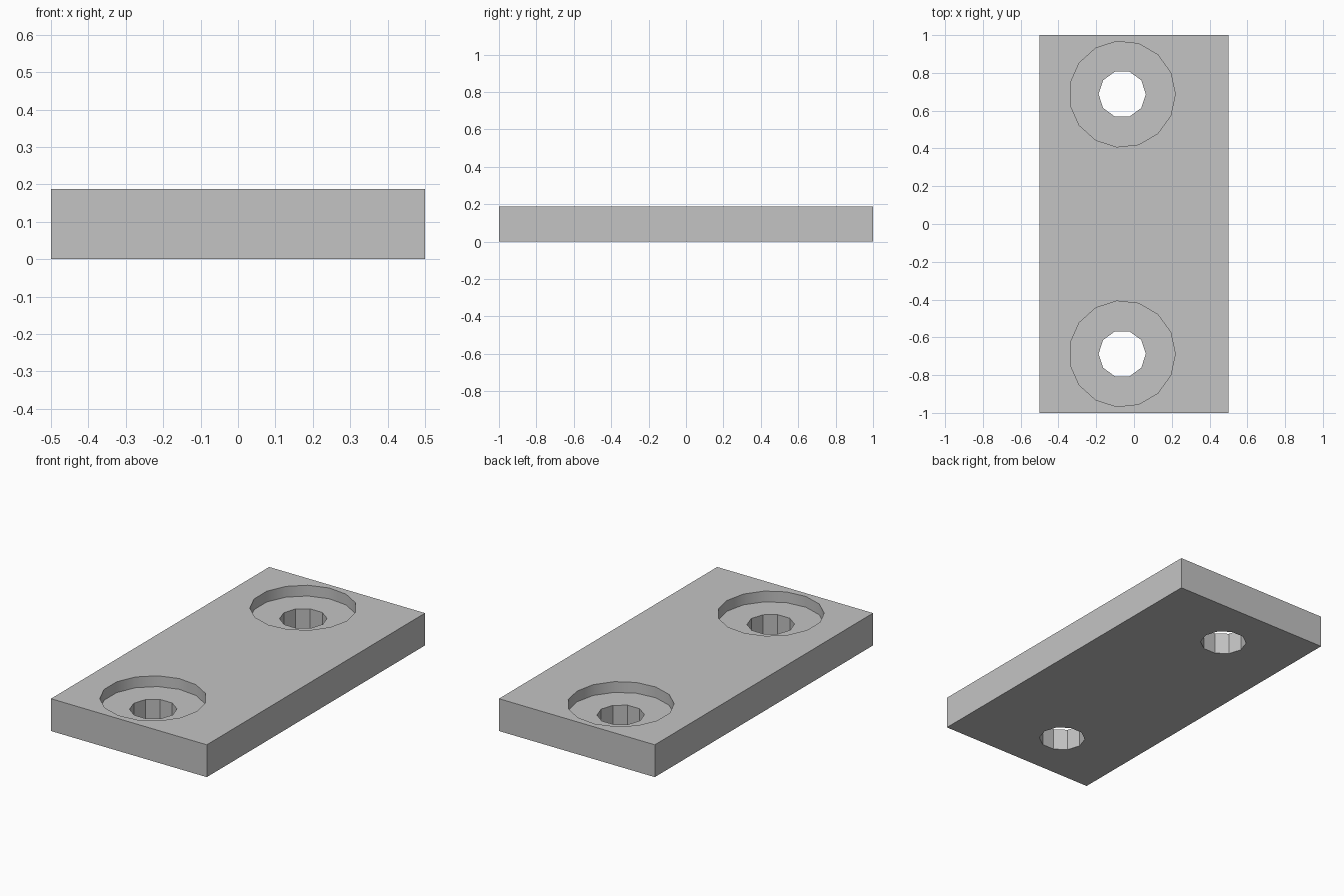
import bpy
import bmesh
from math import cos, sin, tau, radians

cube = bpy.data.objects.get("Cube")
if cube:
    bpy.data.objects.remove(cube, do_unlink=True)

WIDTH, LENGTH, HEIGHT = 1.0, 2.0, 0.1875
HOLE_X, HOLE_Y = -0.0625, 0.6875
RECESS_DEPTH = 0.0625


def prism(name, outline, z0, z1):
    """Extrude a flat outline from z0 up to z1."""
    bm = bmesh.new()
    base = bm.faces.new([bm.verts.new((x, y, z0)) for x, y in outline])
    top = bmesh.ops.extrude_face_region(bm, geom=[base])["geom"]
    bmesh.ops.translate(bm, vec=(0, 0, z1 - z0),
                        verts=[v for v in top if isinstance(v, bmesh.types.BMVert)])
    bmesh.ops.recalc_face_normals(bm, faces=bm.faces)
    mesh = bpy.data.meshes.new(name)
    bm.to_mesh(mesh)
    bm.free()
    obj = bpy.data.objects.new(name, mesh)
    bpy.context.collection.objects.link(obj)
    return obj


def circle(x, y, radius, sides):
    return [(x + radius * cos(tau * i / sides), y + radius * sin(tau * i / sides))
            for i in range(sides)]


# Plain grey material
grey = bpy.data.materials.new("light grey")
grey.use_nodes = True
colour = (0.55, 0.55, 0.55, 1)
grey.diffuse_color = colour
grey.node_tree.nodes["Principled BSDF"].inputs["Base Color"].default_value = colour

# Flat plate
w, l = WIDTH / 2, LENGTH / 2
plate = prism("mounting_plate", [(-w, -l), (w, -l), (w, l), (-w, l)], 0, HEIGHT)
plate.data.materials.append(grey)

# Round recess and through hole at each end
bpy.context.view_layer.objects.active = plate
plate.select_set(True)
for end, y in (("front", -HOLE_Y), ("back", HOLE_Y)):
    for part, radius, sides, bottom in (("recess", 0.281, 15, HEIGHT - RECESS_DEPTH),
                                        ("hole", 0.125, 10, -0.1)):
        cutter = prism(f"{end}_{part}_cutter", circle(HOLE_X, y, radius, sides),
                       bottom, HEIGHT + 0.1)
        cutter.hide_render = True
        cutter.data.materials.append(grey)
        mod = plate.modifiers.new(f"{end}_{part}", "BOOLEAN")
        mod.operation = "DIFFERENCE"
        mod.solver = "EXACT"
        mod.object = cutter
        bpy.ops.object.modifier_apply(modifier=mod.name)
        bpy.data.objects.remove(cutter, do_unlink=True)

# Smooth recess walls, crisp hole facets
bpy.ops.object.shade_smooth_by_angle(angle=radians(30))
